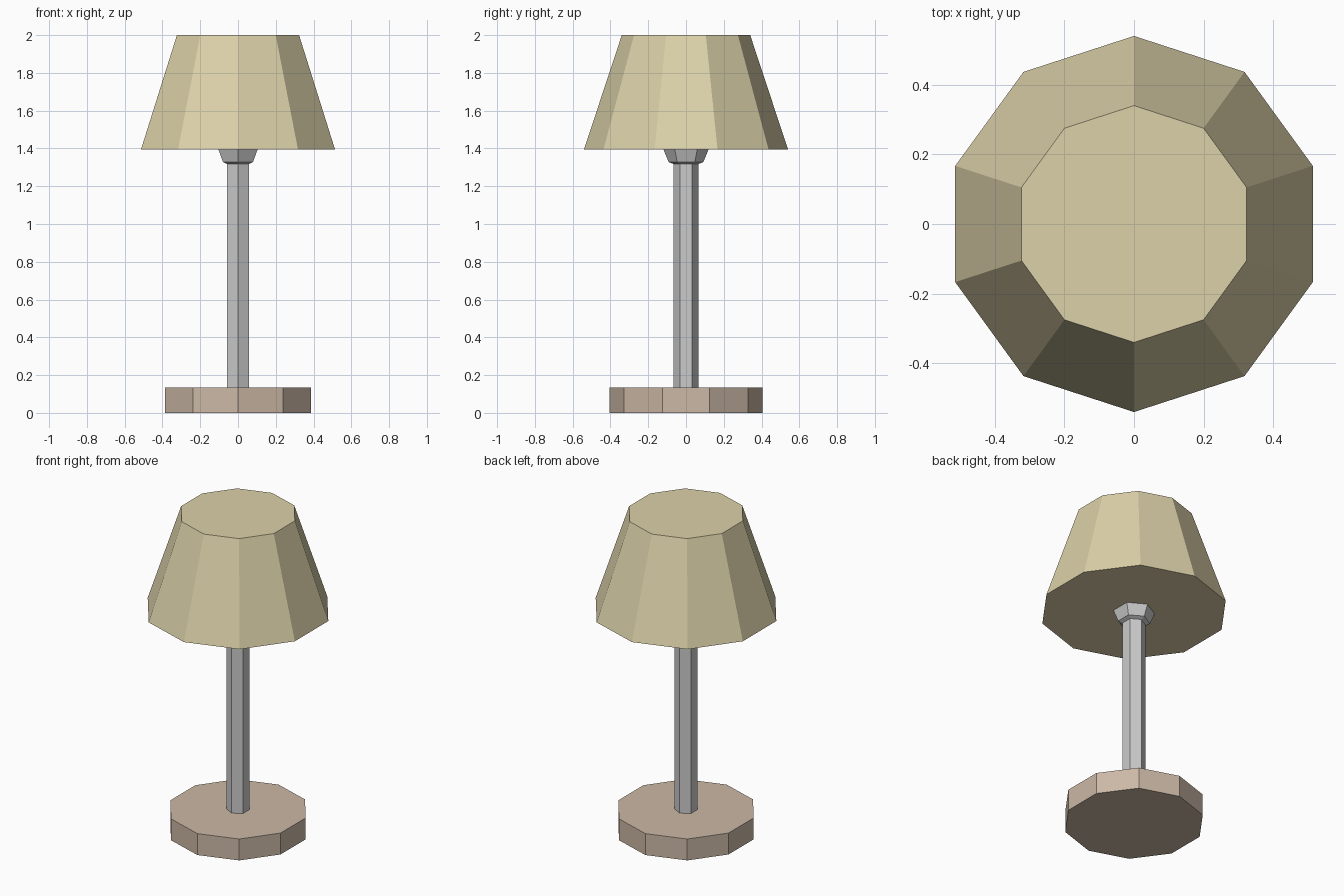
import bpy, bmesh
from math import sin, cos, pi

if "Cube" in bpy.data.objects:
    bpy.data.objects.remove(bpy.data.objects["Cube"])


def material(name, rgb):
    m = bpy.data.materials.new(name)
    m.diffuse_color = (*rgb, 1)
    m.use_nodes = True
    m.node_tree.nodes["Principled BSDF"].inputs["Base Color"].default_value = m.diffuse_color
    return m


def lathe(name, sides, profile, mat=None):
    """Faceted solid from (radius, z) pairs, bottom to top, one corner on +y."""
    bm = bmesh.new()
    rings = []
    for r, z in profile:
        if r == 0:
            rings.append([bm.verts.new((0, 0, z))] * sides)
        else:
            rings.append([bm.verts.new((-r * sin(2 * pi * i / sides),
                                        r * cos(2 * pi * i / sides), z))
                          for i in range(sides)])
    for low, high in zip(rings, rings[1:]):
        for i in range(sides):
            j = (i + 1) % sides
            corners = [low[i], low[j], high[j], high[i]]
            bm.faces.new(list(dict.fromkeys(corners)))
    # flat caps where the profile does not close on the axis
    if profile[0][0] > 0:
        bm.faces.new(rings[0][::-1])
    if profile[-1][0] > 0:
        bm.faces.new(rings[-1])
    bmesh.ops.recalc_face_normals(bm, faces=bm.faces)
    mesh = bpy.data.meshes.new(name)
    bm.to_mesh(mesh)
    bm.free()
    obj = bpy.data.objects.new(name, mesh)
    bpy.context.collection.objects.link(obj)
    if mat:
        mesh.materials.append(mat)
    return obj


wood = material("wood", (0.60, 0.48, 0.38))
fabric = material("fabric", (0.72, 0.64, 0.40))

# Ten-sided foot and shade
lathe("base", 10, [(0.405, 0), (0.405, 0.135)], wood)
lathe("shade", 10, [(0.54, 1.395), (0.34, 2.0)], fabric)

# Six-sided stem
lathe("stem", 6, [(0.066, 0.135), (0.066, 1.335)])

# Low-poly ball bulb, half hidden in the shade
R, C = 0.13, 1.42
lathe("bulb", 6, [(0, C - R)] +
      [(R * cos(a), C + R * sin(a)) for a in (-pi / 4, 0, pi / 4)] +
      [(0, C + R)])
